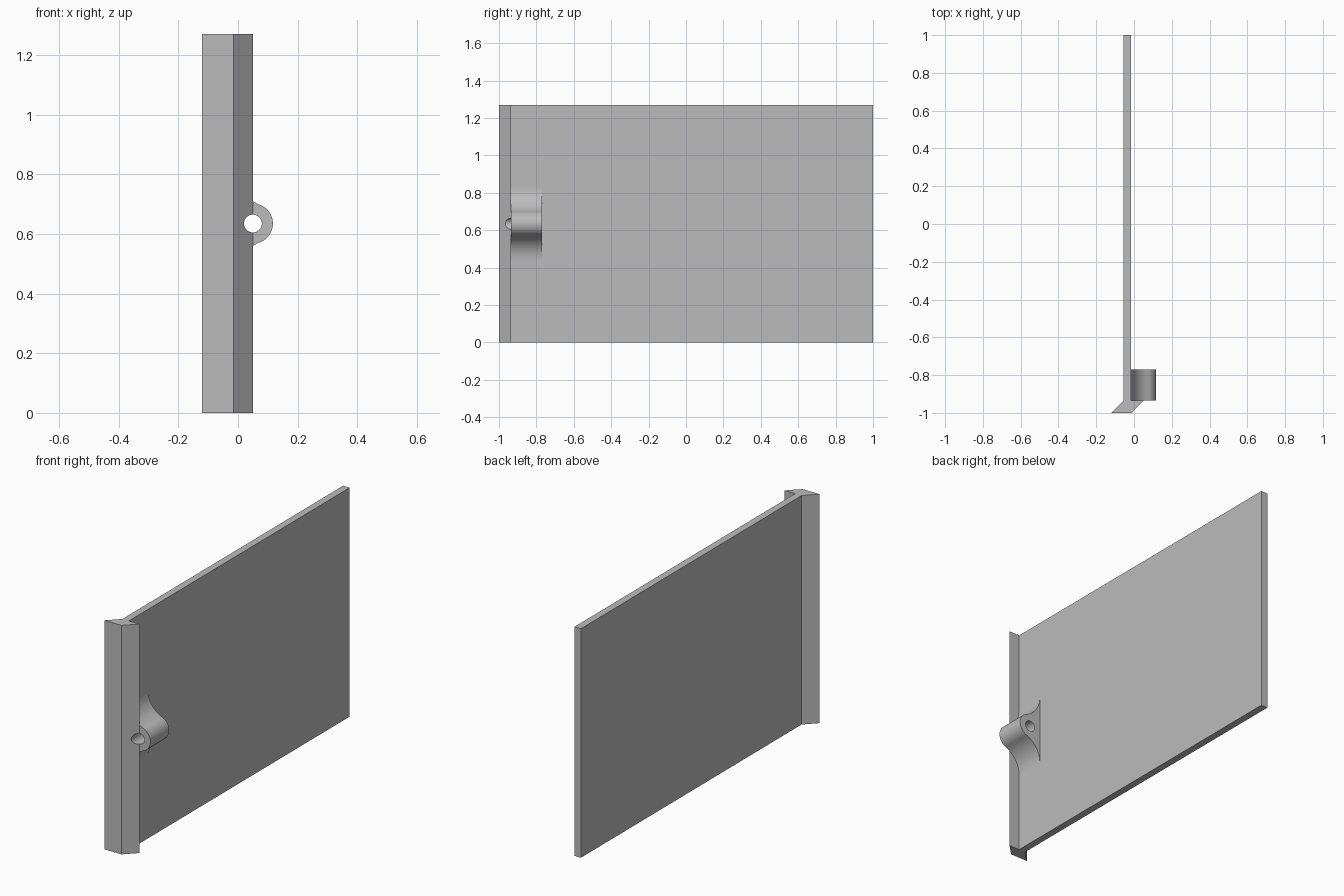
import bpy, bmesh
from math import sin, cos, pi, atan2, sqrt
from mathutils import Vector

if "Cube" in bpy.data.objects:
    bpy.data.objects.remove(bpy.data.objects["Cube"])

gray = bpy.data.materials.new("plain_gray")
gray.use_nodes = True
COLOR = (0.5, 0.5, 0.5, 1)
gray.diffuse_color = COLOR
gray.node_tree.nodes["Principled BSDF"].inputs["Base Color"].default_value = COLOR


def extrude(name, points, direction):
    """Solid made by sweeping a flat closed outline along a direction."""
    bm = bmesh.new()
    face = bm.faces.new([bm.verts.new(p) for p in points])
    swept = bmesh.ops.extrude_face_region(bm, geom=[face])
    verts = [v for v in swept["geom"] if isinstance(v, bmesh.types.BMVert)]
    bmesh.ops.translate(bm, verts=verts, vec=Vector(direction))
    bmesh.ops.recalc_face_normals(bm, faces=bm.faces)
    mesh = bpy.data.meshes.new(name)
    bm.to_mesh(mesh)
    bm.free()
    mesh.materials.append(gray)
    obj = bpy.data.objects.new(name, mesh)
    bpy.context.collection.objects.link(obj)
    return obj


def arc(cx, cz, r, start, end, n):
    steps = [start + (end - start) * i / n for i in range(n + 1)]
    return [(cx + r * cos(a), cz + r * sin(a)) for a in steps]


HEIGHT = 1.27
MID = HEIGHT / 2
FACE_L, FACE_R = -0.015, -0.055   # the two broad faces of the panel
LIP = -0.935                      # back of the slanted front lip

# Panel with slanted front lip, one outline swept upward
outline = [(-0.12, -1), (FACE_L, -1), (0.05, LIP), (FACE_L, LIP),
           (FACE_L, 1), (FACE_R, 1), (FACE_R, LIP)]
panel = extrude("panel_with_lip", [(x, y, 0) for x, y in outline], (0, 0, HEIGHT))

# Screw boss: round nose blended into the panel by tangent fillets
BOSS_X, BOSS_R, HOLE_R = 0.05, 0.067, 0.03
FILLET = 0.142
fx = FACE_L + FILLET
fz = sqrt((FILLET + BOSS_R) ** 2 - (fx - BOSS_X) ** 2)
angle = atan2(fz, fx - BOSS_X)
upper = arc(fx, fz, FILLET, pi, pi + angle, 16)
nose = arc(BOSS_X, 0, BOSS_R, angle, -angle, 24)
lower = [(x, -z) for x, z in reversed(upper)]
profile = upper + nose[1:-1] + lower
boss = extrude("screw_boss", [(x, LIP, MID + z) for x, z in profile], (0, 0.165, 0))

# Screw hole through the lip and the boss
circle = arc(BOSS_X, MID, HOLE_R, 0, 2 * pi, 32)[:-1]
cutter = extrude("hole_cutter", [(x, -1.1, z) for x, z in circle], (0, 0.5, 0))
cutter.hide_render = True

for obj in (panel, boss):
    bpy.ops.object.select_all(action="DESELECT")
    obj.select_set(True)
    bpy.context.view_layer.objects.active = obj
    cut = obj.modifiers.new("screw_hole", "BOOLEAN")
    cut.operation = "DIFFERENCE"
    cut.solver = "EXACT"
    cut.object = cutter
    bpy.ops.object.modifier_apply(modifier=cut.name)
    bpy.ops.object.shade_smooth_by_angle()

bpy.data.objects.remove(cutter)
